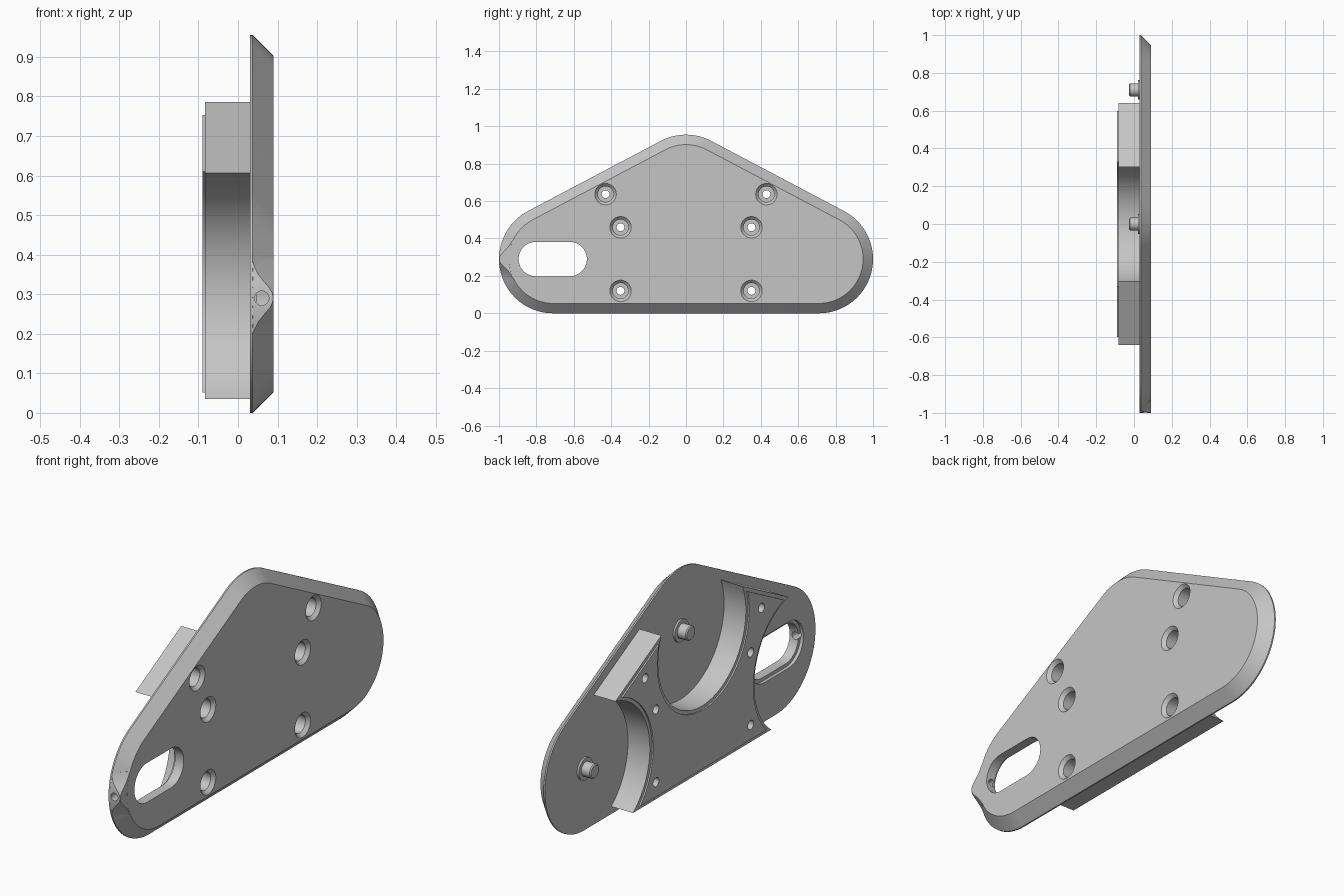
import bpy, bmesh
from math import sin, cos, pi, asin, acos, atan2, sqrt

cube = bpy.data.objects.get("Cube")
if cube:
    bpy.data.objects.remove(cube, do_unlink=True)

grey = bpy.data.materials.new("satin_grey")
grey.use_nodes = True
GREY = (0.56, 0.56, 0.56, 1)
grey.diffuse_color = GREY
grey.node_tree.nodes["Principled BSDF"].inputs["Base Color"].default_value = GREY

SIDE, TOP, MID_Z = 0.71, 0.665, 0.29      # corner centres of the triangular plan
TILT = pi / 2 - atan2(TOP - MID_Z, SIDE)  # direction the sloped edge faces


def solid(name, rings):
    """Closed solid through matching rings of 3D points."""
    bm = bmesh.new()
    rings = [[bm.verts.new(p) for p in ring] for ring in rings]
    n = len(rings[0])
    for a, b in zip(rings, rings[1:]):
        for i in range(n):
            j = (i + 1) % n
            bm.faces.new((a[i], a[j], b[j], b[i]))
    bm.faces.new(reversed(rings[0]))
    bm.faces.new(rings[-1])
    bm.normal_update()
    if bm.calc_volume(signed=True) < 0:
        bmesh.ops.reverse_faces(bm, faces=bm.faces)
    mesh = bpy.data.meshes.new(name)
    bm.to_mesh(mesh)
    bm.free()
    mesh.materials.append(grey)
    obj = bpy.data.objects.new(name, mesh)
    bpy.context.collection.objects.link(obj)
    return obj


def loft(name, sections):
    """Solid through (y, z) outlines, each at its own x."""
    return solid(name, [[(x, y, z) for y, z in pts] for x, pts in sections])


def arc(cy, cz, r, start, end, steps=32):
    angles = [start + (end - start) * i / steps for i in range(steps + 1)]
    return [(cy + r * cos(a), cz + r * sin(a)) for a in angles]


def disc(cy, cz, r):
    return arc(cy, cz, r, 0, 2 * pi, 40)[:-1]


def combine(targets, tool, operation):
    """Apply the tool to every target, then remove it."""
    for target in targets:
        mod = target.modifiers.new(operation.lower(), "BOOLEAN")
        mod.operation, mod.solver, mod.object = operation, "EXACT", tool
        bpy.context.view_layer.objects.active = target
        bpy.ops.object.modifier_apply(modifier=mod.name)
    bpy.data.objects.remove(tool, do_unlink=True)


# Rounded triangular plate with a chamfered outer face
def plate_outline(r):
    return (arc(SIDE, MID_Z, r, -pi / 2, TILT)
            + arc(0, TOP, r, TILT, pi - TILT)[1:-1]
            + arc(-SIDE, MID_Z, r, pi - TILT, 1.5 * pi))


plate = loft("plate", [(0.03, plate_outline(0.29)), (0.037, plate_outline(0.29)),
                       (0.09, plate_outline(0.237))])


# Flared screw boss at the front tip: rim wall rising to a peak, then chamfer
def boss_section(offset, rim):
    wall, face = -SIDE - sqrt(0.2897 ** 2 - offset ** 2), 0.0898
    profile = [(0.032, wall), (rim, wall), (face, wall + face - rim + 0.0005),
               (face, -0.9), (0.032, -0.9)]
    return [(x, y, MID_Z + offset) for x, y in profile]


half = [(0.1, 0.036), (0.08, 0.041), (0.06, 0.051), (0.04, 0.067),
        (0.025, 0.08), (0.012, 0.087)]
boss = solid("boss", [boss_section(-d, x) for d, x in half] + [boss_section(0, 0.089)]
             + [boss_section(d, x) for d, x in reversed(half)])
combine([plate], boss, "UNION")


# Rear block with three round bays and a raised inner land
def block_outline(inset):
    r, floor = 0.324 + inset, 0.035 + inset
    swing = acos((0.247 - inset) / r)
    low = pi + asin((MID_Z - floor) / r)
    high = TILT + swing
    shoulder = TILT - swing
    return (arc(SIDE, MID_Z, r, low, high)
            + arc(0, TOP, r, shoulder, -pi - shoulder, 48)
            + arc(-SIDE, MID_Z, r, pi - high, pi - low))


block = loft("rear_block", [(0.031, block_outline(0)), (-0.083, block_outline(0)),
                            (-0.083, block_outline(0.016)), (-0.09, block_outline(0.016))])

# Six stepped screw holes through plate and block
for y, z in [(0.43, 0.637), (0.35, 0.46), (0.35, 0.12)]:
    for side in (-1, 1):
        steps = [(0.1, 0.067), (0.074, 0.042), (-0.03, 0.042), (-0.03, 0.021), (-0.12, 0.021)]
        cutter = loft("screw_cutter", [(x, disc(side * y, z, r)) for x, r in steps])
        combine([plate, block], cutter, "DIFFERENCE")


# Long slot, wider on the rear side
def slot_outline(r):
    return (arc(-0.622, MID_Z, r, -pi / 2, pi / 2, 24)
            + arc(-0.803, MID_Z, r, pi / 2, 1.5 * pi, 24))


cutter = loft("slot_cutter", [(0.2, slot_outline(0.092)), (0.045, slot_outline(0.092)),
                              (0.045, slot_outline(0.108)), (0, slot_outline(0.108))])
combine([plate], cutter, "DIFFERENCE")

# Adjusting screw hole running from the tip into the slot
cutter = solid("tip_cutter", [[(x, y, z) for x, z in disc(0.06, MID_Z, 0.018)]
                              for y in (-1.1, -0.85)])
combine([plate], cutter, "DIFFERENCE")

# Pivot pins with flanges on the rear face
pins = []
for name, y, z in [("rear_pin", SIDE, MID_Z), ("top_pin", 0, TOP)]:
    steps = [(0.032, 0.052), (0.021, 0.052), (0.021, 0.034), (-0.021, 0.034), (-0.026, 0.029)]
    pins.append(loft(name, [(x, disc(y, z, r)) for x, r in steps]))

# Smooth curved walls, crisp edges
bpy.ops.object.select_all(action="DESELECT")
for obj in [plate, block] + pins:
    obj.select_set(True)
bpy.context.view_layer.objects.active = plate
bpy.ops.object.shade_smooth_by_angle(angle=pi / 6)
